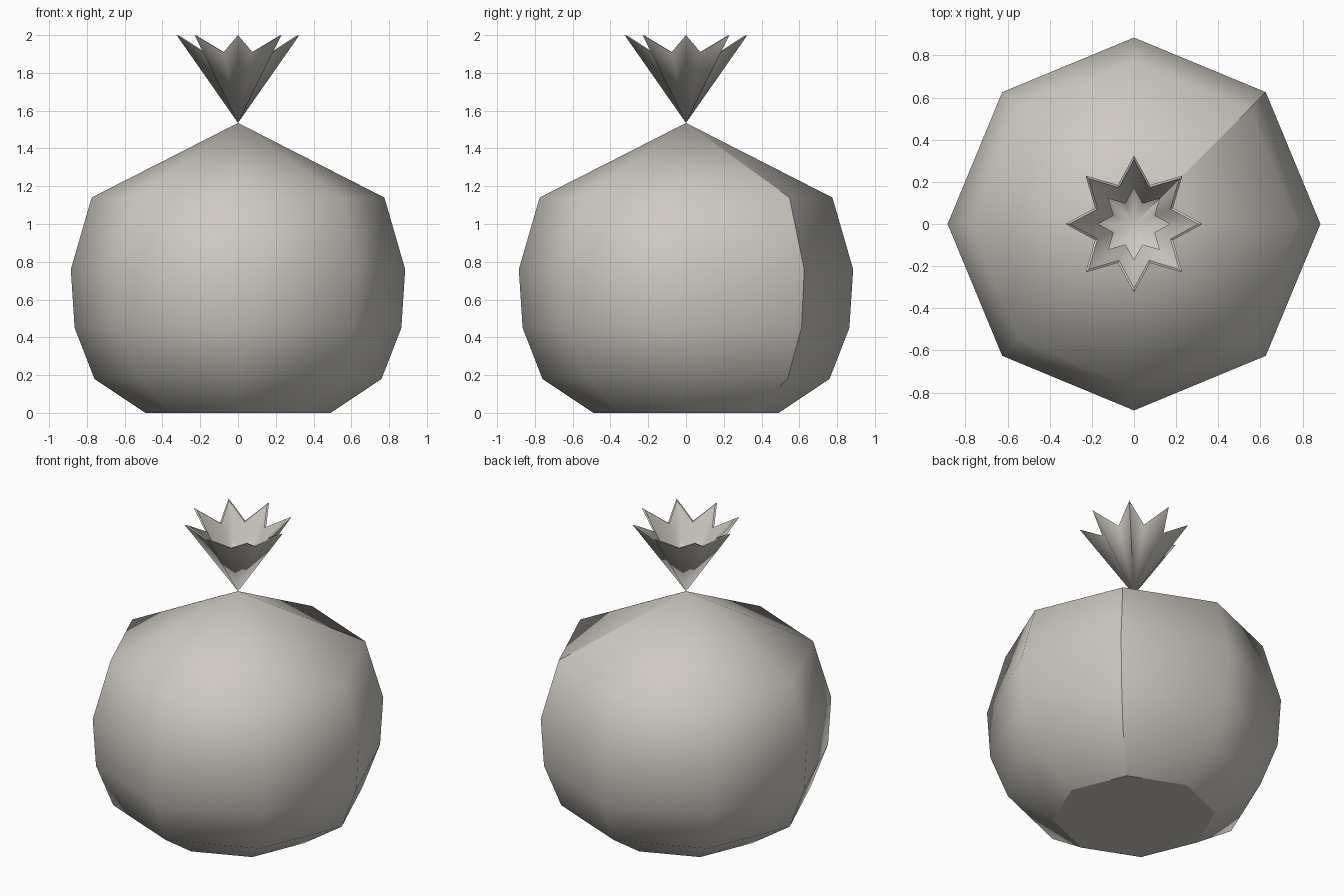
import bpy, bmesh, math

if "Cube" in bpy.data.objects:
    bpy.data.objects.remove(bpy.data.objects["Cube"])

cloth = bpy.data.materials.new("pale cloth")
cloth.diffuse_color = (0.62, 0.59, 0.54, 1)
cloth.use_nodes = True
cloth.node_tree.nodes["Principled BSDF"].inputs["Base Color"].default_value = cloth.diffuse_color


def ring(bm, pts, n):
    """Ring of n vertices; pts is a list of (radius, z) used alternately."""
    out = []
    for i in range(n):
        r, z = pts[i % len(pts)]
        a = math.pi / 4 + 2 * math.pi * i / n
        out.append(bm.verts.new((r * math.cos(a), r * math.sin(a), z)))
    return out


def loft(bm, low, high):
    """Join two rings with quads, or a ring with a single apex vertex."""
    n = max(len(low), len(high))
    for i in range(n):
        j = (i + 1) % n
        bottom = [low[i], low[j]] if len(low) > 1 else [low[0]]
        top = [high[j], high[i]] if len(high) > 1 else [high[0]]
        bm.faces.new(bottom + top)


def finish(bm, name, sharp_test):
    for f in bm.faces:
        f.smooth = True
    for e in bm.edges:
        e.smooth = not sharp_test(e)
    me = bpy.data.meshes.new(name)
    bm.to_mesh(me)
    bm.free()
    me.materials.append(cloth)
    bpy.context.collection.objects.link(bpy.data.objects.new(name, me))


def on_seam(e):
    # the sewn seam runs up the 45 degree column
    return all(abs(v.co.x - v.co.y) < 1e-4 and v.co.x > -1e-4 for v in e.verts)


# Sack body: octagonal bulging profile gathered to a point
bm = bmesh.new()
profile = [(0.49, 0), (0.76, 0.18), (0.865, 0.45), (0.885, 0.76), (0.775, 1.14)]
rings = [ring(bm, [p], 8) for p in profile]
rings.append([bm.verts.new((0, 0, 1.535))])
for a, b in zip(rings, rings[1:]):
    loft(bm, a, b)
bm.faces.new(rings[0][::-1])
finish(bm, "sack_body",
       lambda e: on_seam(e) or all(v.co.z < 0.01 for v in e.verts))

# Gathered neck: pleated flare with star-shaped rim and folded-in hem
bm = bmesh.new()
apex = [bm.verts.new((0, 0, 1.535))]
outer = ring(bm, [(0.325, 2.0), (0.20, 1.91)], 16)
inner = ring(bm, [(0.305, 1.995), (0.187, 1.908)], 16)
hem = ring(bm, [(0.17, 1.79), (0.105, 1.74)], 16)
loft(bm, apex, outer)
loft(bm, outer, inner)
loft(bm, inner, hem)
rim = set(outer + inner)
finish(bm, "gathered_neck",
       lambda e: on_seam(e) or all(v in rim for v in e.verts))
